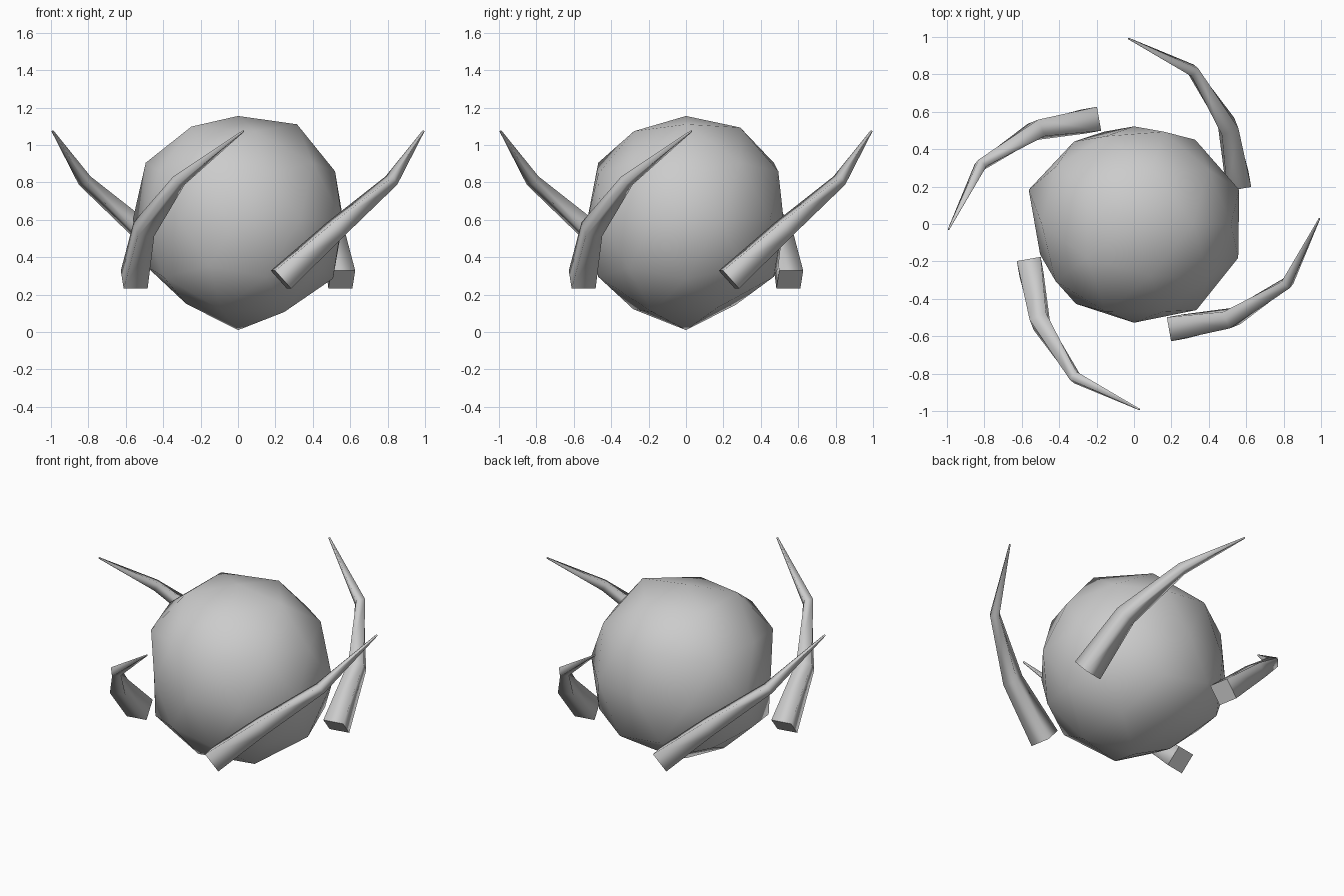
import bpy, bmesh, math
from mathutils import Vector, Matrix

if "Cube" in bpy.data.objects:
    bpy.data.objects.remove(bpy.data.objects["Cube"])

CENTRE, R = Vector((0, 0, 0.6)), 0.58


def finish(name, bm):
    mesh = bpy.data.meshes.new(name)
    bm.to_mesh(mesh)
    bm.free()
    obj = bpy.data.objects.new(name, mesh)
    bpy.context.collection.objects.link(obj)
    return obj


# Body: icosphere with small dents, given as (azimuth, height on unit sphere, scale)
dents = [(0, 1, .957), (0, -1, 1.017),
         (0, .85, 1.035), (144, .85, 1.01), (216, .85, 1.01), (288, .85, .96),
         (36, -.85, .95), (108, -.85, .92), (180, -.85, .91), (252, -.85, .97),
         (18, 0, 1.02), (54, 0, .96), (90, 0, .9), (126, 0, .94), (162, 0, 1.02),
         (198, 0, .91), (234, 0, .91), (270, 0, .91), (306, 0, .98), (342, 0, 1.01),
         (0, -.526, 1.03), (180, -.447, .95), (252, -.447, .95), (288, .447, .95)]
bm = bmesh.new()
bmesh.ops.create_icosphere(bm, subdivisions=2, radius=1)
for v in bm.verts:
    v.co.normalize()
for az, z, s in dents:
    r = math.sqrt(1 - z * z)
    d = Vector((r * math.cos(math.radians(az)), r * math.sin(math.radians(az)), z))
    max(bm.verts, key=lambda v: v.co.normalized().dot(d)).co *= s
for v in bm.verts:
    v.co = v.co * R + CENTRE
for f in bm.faces:
    f.smooth = True
finish("body", bm)

# Horn: square section tapering along a bent path, (centre, side length)
path = [((.23, -.555, .28), .13), ((.522, -.503, .55), .095),
        ((.82, -.315, .81), .055), ((.992, .03, 1.075), .008)]
pts = [Vector(p) for p, _ in path]


def horn(name, angle):
    bm = bmesh.new()
    rings = []
    for i, (_, size) in enumerate(path):
        t = Vector()
        if i > 0:
            t += (pts[i] - pts[i - 1]).normalized()
        if i < len(pts) - 1:
            t += (pts[i + 1] - pts[i]).normalized()
        t.normalize()
        side = Vector((-t.y, t.x, 0)).normalized()
        up = t.cross(side)
        rings.append([bm.verts.new(pts[i] + (side * a + up * b) * size / 2)
                      for a, b in ((-1, -1), (1, -1), (1, 1), (-1, 1))])
    for lo, hi in zip(rings, rings[1:]):
        for k in range(4):
            n = (k + 1) % 4
            bm.faces.new((lo[k], lo[n], hi[n], hi[k])).smooth = True
    base = bm.faces.new(rings[0][::-1])
    bm.faces.new(rings[-1])
    for e in base.edges:
        e.smooth = False
    bmesh.ops.recalc_face_normals(bm, faces=bm.faces)
    bm.transform(Matrix.Rotation(angle, 4, 'Z'))
    finish(name, bm)


# Four horns around the body
for k in range(4):
    horn(f"horn_{k + 1}", k * math.pi / 2)
